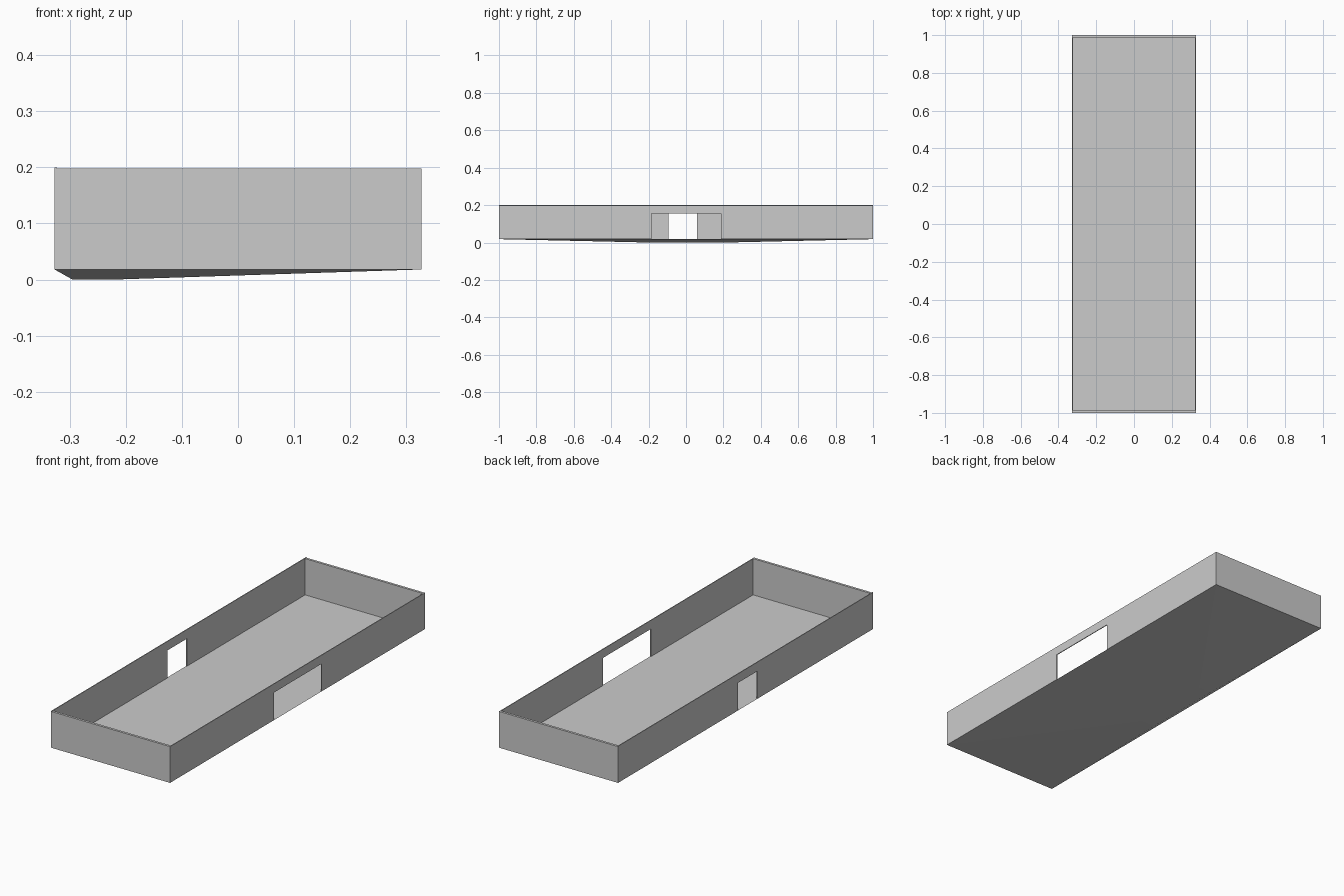
import bpy, bmesh
from mathutils import Vector

if "Cube" in bpy.data.objects:
    bpy.data.objects.remove(bpy.data.objects["Cube"])

W, L = 0.327, 1.0            # half width, half length
Z0, Z1 = 0.018, 0.198        # wall foot and rim
SIDE, END = 0.004, 0.012     # wall thicknesses


def finish(name, bm):
    bmesh.ops.recalc_face_normals(bm, faces=bm.faces)
    mesh = bpy.data.meshes.new(name)
    bm.to_mesh(mesh)
    bm.free()
    obj = bpy.data.objects.new(name, mesh)
    bpy.context.collection.objects.link(obj)
    return obj


def extrude_profile(name, points, offset):
    bm = bmesh.new()
    face = bm.faces.new([bm.verts.new(p) for p in points])
    ext = bmesh.ops.extrude_face_region(bm, geom=[face], use_keep_orig=True)
    verts = [g for g in ext["geom"] if isinstance(g, bmesh.types.BMVert)]
    bmesh.ops.translate(bm, verts=verts, vec=Vector(offset))
    return finish(name, bm)


def side_wall(name, x, dx, y0, y1, top):
    # long wall with a doorway cut up from the foot
    outline = [(-L, Z0), (y0, Z0), (y0, 0.155), (y1, 0.155),
               (y1, Z0), (L, Z0), (L, top), (-L, top)]
    return extrude_profile(name, [(x, y, z) for y, z in outline], (dx, 0, 0))


# Long walls: wide opening on the right, narrow one on the left
side_wall("right_wall", W, -SIDE, -0.185, 0.188, Z1)
side_wall("left_wall", -W, SIDE, -0.093, 0.06, 0.2)

# End walls, fitted between the long walls
for name, s in (("front_wall", -1), ("back_wall", 1)):
    w = W - SIDE
    extrude_profile(name, [(-w, s * L, Z0), (w, s * L, Z0),
                           (w, s * L, Z1), (-w, s * L, Z1)], (0, -s * END, 0))

# Floor: flat on top, underside sagging gently towards the left middle
bm = bmesh.new()
top = [bm.verts.new(p) for p in ((-W, -L, Z0), (W, -L, Z0), (W, L, Z0), (-W, L, Z0))]
low = [bm.verts.new(p) for p in ((-0.295, -0.2, 0), (-0.22, -0.2, 0),
                                 (-0.22, 0.22, 0), (-0.295, 0.22, 0))]
bm.faces.new(top)
bm.faces.new(low[::-1])
for i in range(4):
    j = (i + 1) % 4
    bm.faces.new((top[i], low[i], low[j]))
    bm.faces.new((top[i], low[j], top[j]))
finish("floor", bm)
